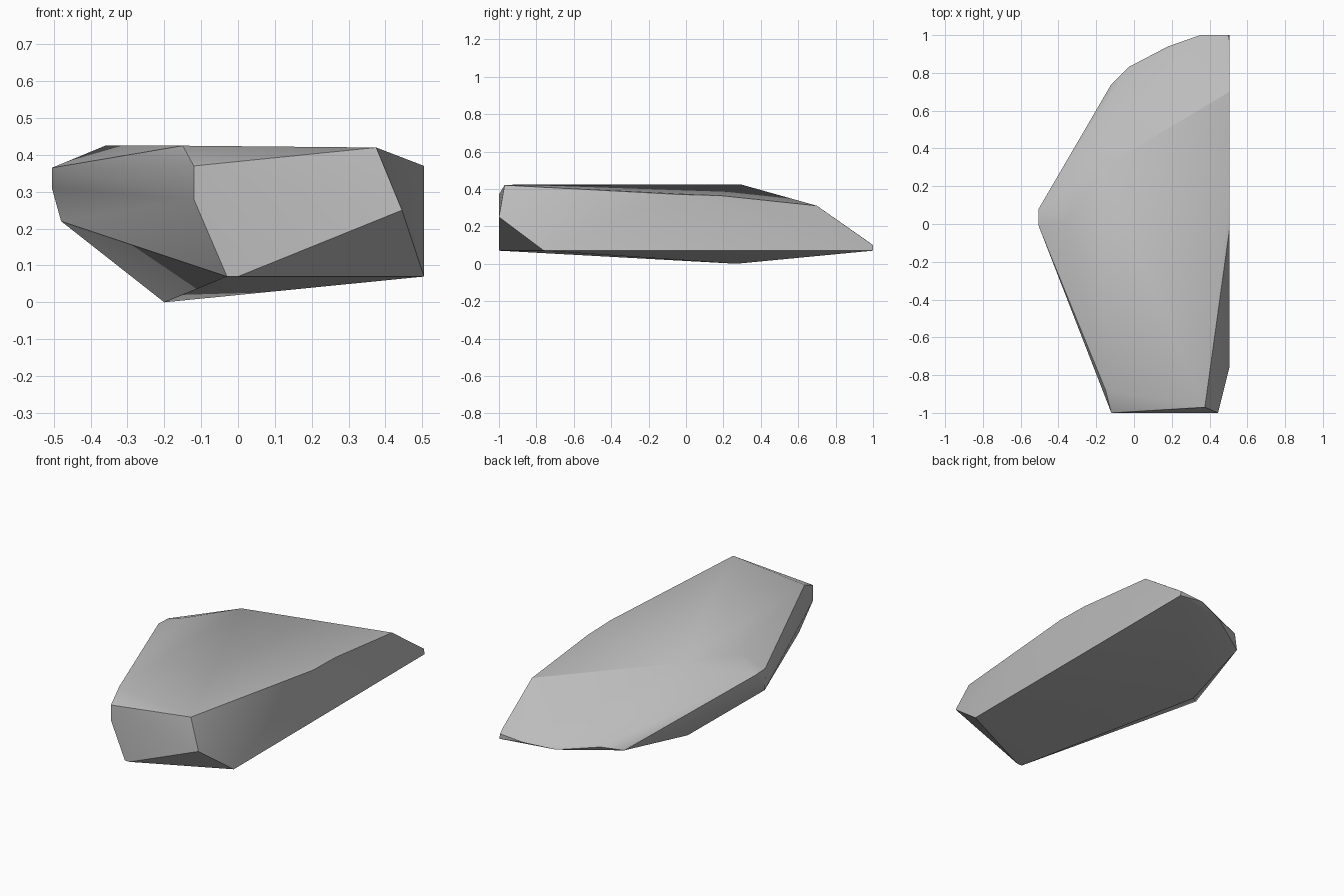
import bpy
import bmesh
import math

# Remove the default cube only
default_cube = bpy.data.objects.get("Cube")
if default_cube:
    bpy.data.objects.remove(default_cube, do_unlink=True)


def make_material(name, colour):
    material = bpy.data.materials.new(name)
    material.use_nodes = True
    material.diffuse_color = colour
    shader = material.node_tree.nodes["Principled BSDF"]
    shader.inputs["Base Color"].default_value = colour
    shader.inputs["Roughness"].default_value = 0.9
    return material


def hull_object(name, corner_groups, material):
    """Wrap a faceted convex skin around the given corner points."""
    bm = bmesh.new()
    for group in corner_groups:
        for corner in group:
            bm.verts.new(corner)
    hull = bmesh.ops.convex_hull(bm, input=bm.verts[:])
    spare = set(hull["geom_interior"]) | set(hull["geom_unused"])
    loose = [v for v in spare if isinstance(v, bmesh.types.BMVert) and v.is_valid]
    bmesh.ops.delete(bm, geom=loose, context="VERTS")
    bmesh.ops.recalc_face_normals(bm, faces=bm.faces[:])
    mesh = bpy.data.meshes.new(name)
    bm.to_mesh(mesh)
    bm.free()
    mesh.materials.append(material)
    rock = bpy.data.objects.new(name, mesh)
    bpy.context.collection.objects.link(rock)
    return rock


side = 0.505   # half width of the stone
base = 0.07    # height of the lower rim
crown = 0.425  # height of the flat top

# Blunt front end
front = [(-0.12, -1, 0.37), (-0.12, -1, 0.28), (-0.03, -1, base),
         (0, -1, base), (0.445, -1, 0.25)]
# Nearly level top
top = [(0.375, -0.97, 0.42), (-0.15, -0.88, crown),
       (-0.36, 0.02, crown), (-0.18, 0.29, crown)]
# Straight flat flank
flat_flank = [(side, -0.76, base), (side, -0.03, 0.37), (side, 0.18, 0.365),
              (side, 0.7, 0.31), (side, 0.97, 0.12), (side, 1, base)]
# Pointed flank
pointed_flank = [(-side, -0.01, 0.365), (-side, -0.01, 0.31),
                 (-side, 0.08, 0.36), (-0.48, -0.04, 0.22)]
# Thin curved back edge
back = [(-0.12, 0.74, base), (-0.03, 0.83, 0.1), (0.18, 0.94, base),
        (0.35, 1, 0.09), (0.5, 1, 0.1)]
# Lowest point of the underside
underside = [(-0.2, 0.27, 0)]

stone_grey = make_material("stone_grey", (0.5, 0.5, 0.5, 1))
rock = hull_object("rock", [front, top, flat_flank, pointed_flank, back, underside],
                   stone_grey)

# Soft shading over shallow facets, crisp ridges elsewhere
bpy.ops.object.select_all(action="DESELECT")
rock.select_set(True)
bpy.context.view_layer.objects.active = rock
bpy.ops.object.shade_smooth_by_angle(angle=math.radians(30))
